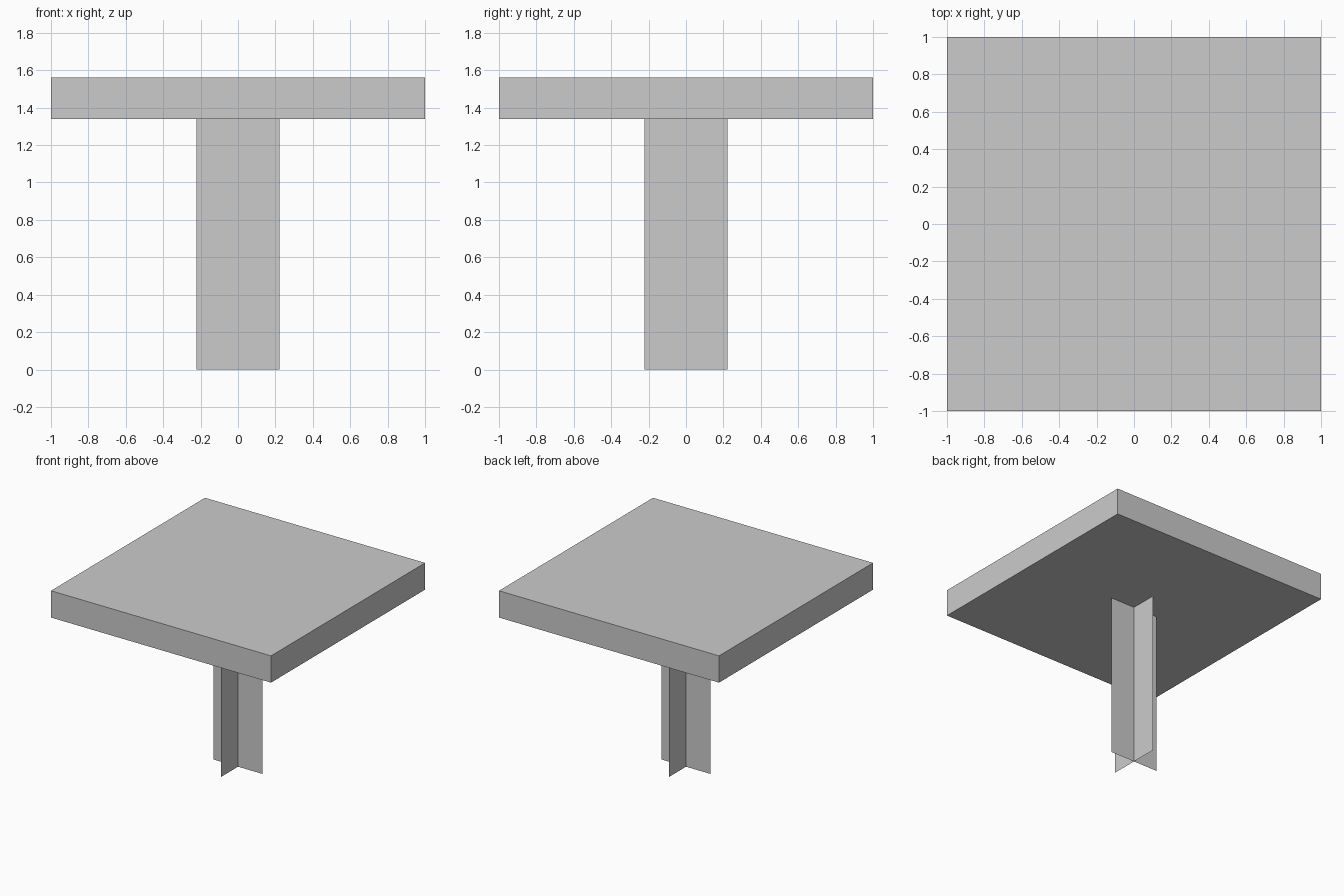
import bpy
from math import pi

if "Cube" in bpy.data.objects:
    bpy.data.objects.remove(bpy.data.objects["Cube"])

TOP, UNDER, FIN = 1.56, 1.34, 0.222

# square slab top
bpy.ops.mesh.primitive_cube_add(size=1, location=(0, 0, (TOP + UNDER) / 2))
slab = bpy.context.object
slab.name = "table_top"
slab.scale = (2, 2, TOP - UNDER)
bpy.ops.object.transform_apply(location=False, rotation=False, scale=True)


# paper-thin upright sheet, turned about the vertical axis
def fin(name, turn):
    bpy.ops.mesh.primitive_plane_add(size=1, location=(0, 0, UNDER / 2),
                                     rotation=(pi / 2, 0, turn))
    ob = bpy.context.object
    ob.name = name
    ob.scale = (2 * FIN, UNDER, 1)
    bpy.ops.object.transform_apply(location=False, rotation=True, scale=True)


# two crossed sheets form the pedestal
fin("pedestal_sheet_across", 0)
fin("pedestal_sheet_deep", pi / 2)
